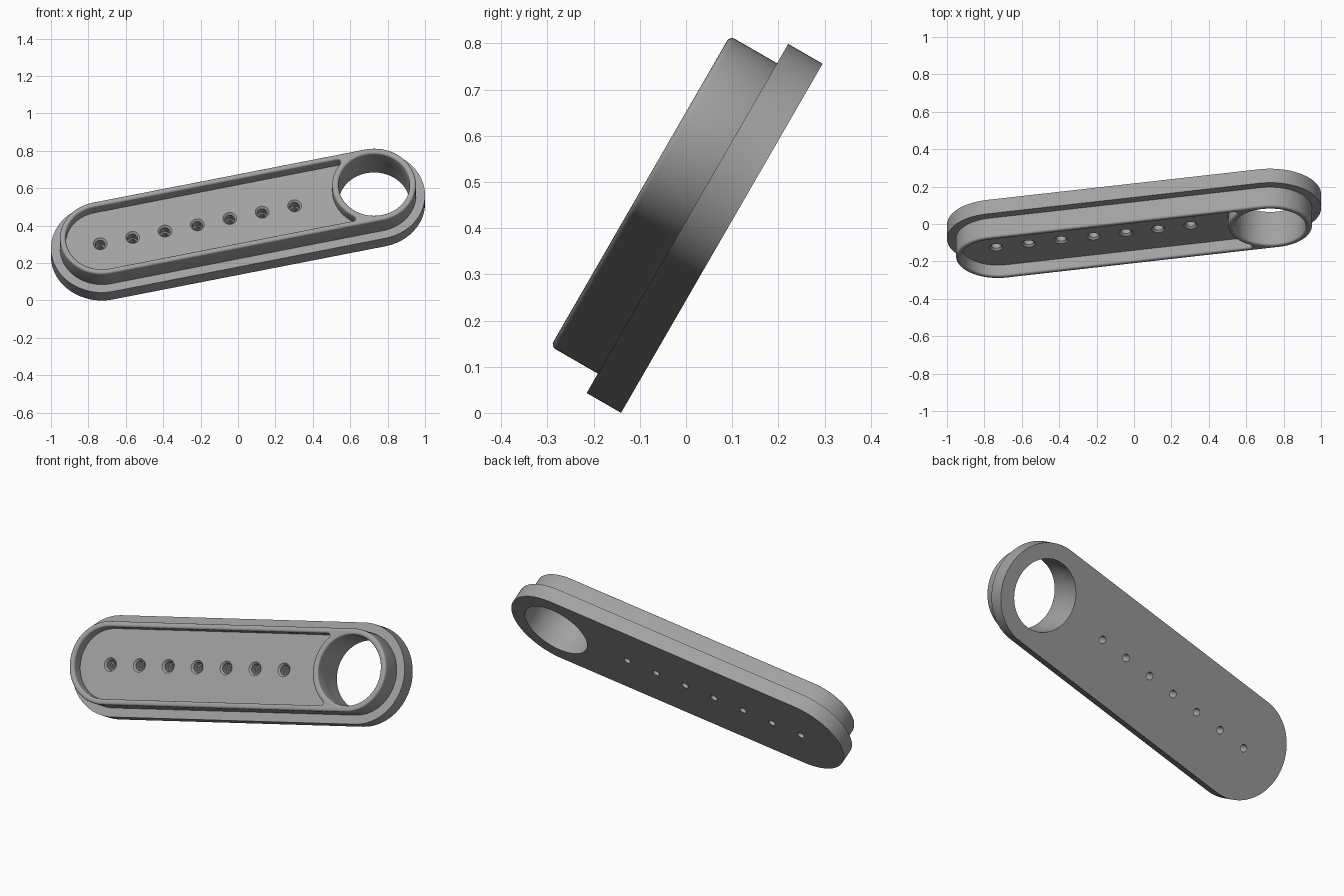
import bpy, bmesh, math
from mathutils import Matrix

if "Cube" in bpy.data.objects:
    bpy.data.objects.remove(bpy.data.objects["Cube"])

# Local frame: x along the arm, y across it, z out of the back face
C = 0.746            # half distance between the end centres
R_PLATE, R_BODY, R_POCKET, R_BORE = 0.2724, 0.224, 0.193, 0.190
H_PLATE, H_FLOOR, H_TOP = 0.086, 0.138, 0.204
HOLES = [-0.755 + 0.1775 * i for i in range(7)]
PLACE = (Matrix.Translation((0, 0.0776, 0.378))
         @ Matrix.Rotation(math.radians(60), 4, 'X')
         @ Matrix.Rotation(math.radians(12.7), 4, 'Z'))

grey = bpy.data.materials.new("grey")
grey.diffuse_color = (0.36, 0.36, 0.36, 1)
grey.use_nodes = True
grey.node_tree.nodes["Principled BSDF"].inputs["Base Color"].default_value = grey.diffuse_color


def arc(cx, cy, r, a0, a1, n):
    """Points on an arc, angles in degrees, both ends included."""
    return [(cx + r * math.cos(math.radians(a0 + (a1 - a0) * i / n)),
             cy + r * math.sin(math.radians(a0 + (a1 - a0) * i / n)))
            for i in range(n + 1)]


def circle(cx, r, n):
    return arc(cx, 0, r, 0, 360, n)[:-1]


def stadium(r):
    return arc(C, 0, r, -90, 90, 40) + arc(-C, 0, r, 90, 270, 40)


def pocket(r, r_boss, f):
    """Round left end; right end hollowed by the boss, with corners of radius f."""
    d = math.sqrt((r_boss + f) ** 2 - (r - f) ** 2)
    a = math.degrees(math.atan2(r - f, d))
    lower = arc(C - d, -(r - f), f, -90, a, 10)
    boss = arc(C, 0, r_boss, 180 + a, 180 - a, 24)[1:-1]
    upper = arc(C - d, r - f, f, -a, 90, 10)
    return lower + boss + upper + arc(-C, 0, r, 90, 270, 40)


def slab(name, outlines, z0, z1, bevel=0.0, steps=0):
    """Extrude outlines (inner ones become holes) with an inset edge bevel."""
    cu = bpy.data.curves.new(name, 'CURVE')
    cu.dimensions = '2D'
    cu.fill_mode = 'BOTH'
    cu.extrude = (z1 - z0) / 2 - bevel
    cu.bevel_depth = bevel
    cu.bevel_resolution = steps
    cu.offset = -bevel
    for pts in outlines:
        sp = cu.splines.new('POLY')
        sp.points.add(len(pts) - 1)
        for p, (x, y) in zip(sp.points, pts):
            p.co = (x, y, 0, 1)
        sp.use_cyclic_u = True
    ob = bpy.data.objects.new(name, cu)
    bpy.context.collection.objects.link(ob)
    bpy.ops.object.select_all(action='DESELECT')
    ob.select_set(True)
    bpy.context.view_layer.objects.active = ob
    bpy.ops.object.convert(target='MESH')
    ob = bpy.context.object
    ob.name = name
    bm = bmesh.new()
    bm.from_mesh(ob.data)
    bmesh.ops.remove_doubles(bm, verts=bm.verts, dist=1e-5)
    bmesh.ops.translate(bm, verts=bm.verts, vec=(0, 0, (z0 + z1) / 2))
    bmesh.ops.recalc_face_normals(bm, faces=bm.faces)
    bm.to_mesh(ob.data)
    bm.free()
    ob.data.materials.clear()
    ob.data.materials.append(grey)
    ob.matrix_world = PLACE
    bpy.ops.object.shade_smooth_by_angle(angle=math.radians(30))
    return ob


# Back plate with the large bore and the small through holes
slab("back_plate",
     [stadium(R_PLATE), circle(C, R_BORE, 80)] + [circle(x, 0.02, 24) for x in HOLES],
     0, H_PLATE)

# Raised rim with rounded edges, sunk slightly into the plate
slab("raised_rim",
     [stadium(R_BODY), circle(C, R_BORE, 80), pocket(R_POCKET, R_BODY, 0.014)],
     H_PLATE - 0.012, H_TOP, 0.012, 3)

# Pocket floor with chamfered, wider hole mouths
slab("pocket_floor",
     [stadium(0.207), circle(C, 0.205, 80)] + [circle(x, 0.027, 24) for x in HOLES],
     H_PLATE - 0.012, H_FLOOR, 0.010, 0)
